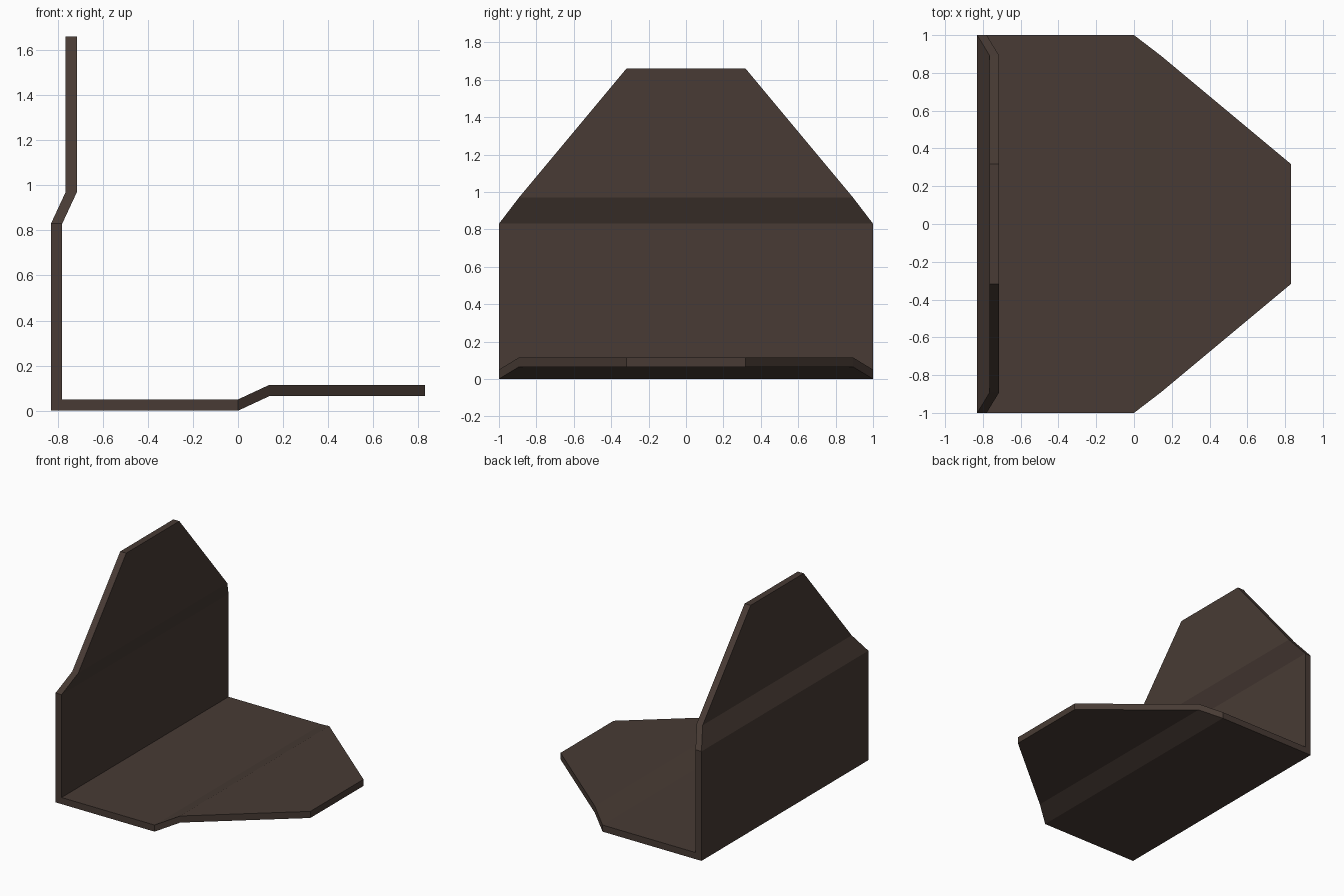
import bpy, bmesh

if "Cube" in bpy.data.objects:
    bpy.data.objects.remove(bpy.data.objects["Cube"])

# One flat dark brown finish
brown = bpy.data.materials.new("dark brown")
brown.diffuse_color = (0.065, 0.044, 0.035, 1)
brown.use_nodes = True
brown.node_tree.nodes["Principled BSDF"].inputs["Base Color"].default_value = brown.diffuse_color

T = 0.05  # plate thickness
# Stations along one flange: distance from the corner, offset of the plate, half width
flange = [(0.83, 0.0, 1.0), (0.97, 0.065, 0.893), (1.66, 0.065, 0.318)]


def base(d, h):
    return (-0.83 + d, h)


def upright(d, h):
    return (-0.83 + h, d)


# Cross-section stations: down the upright, round the corner, out along the base
stations = [(upright(d, h), upright(d, h + T), w) for d, h, w in reversed(flange)]
stations.append((base(0, 0), base(T, T), 1.0))
stations += [(base(d, h), base(d, h + T), w) for d, h, w in flange]

# Joggled corner bracket, lofted through the stations
bm = bmesh.new()
rings = []
for (ox, oz), (ix, iz), w in stations:
    pts = [(ox, -w, oz), (ox, w, oz), (ix, w, iz), (ix, -w, iz)]
    rings.append([bm.verts.new(p) for p in pts])
for a, b in zip(rings, rings[1:]):
    for i in range(4):
        j = (i + 1) % 4
        bm.faces.new((a[i], a[j], b[j], b[i]))
bm.faces.new(rings[0])
bm.faces.new(rings[-1])
bmesh.ops.recalc_face_normals(bm, faces=bm.faces)

mesh = bpy.data.meshes.new("corner_bracket")
bm.to_mesh(mesh)
bm.free()
mesh.materials.append(brown)
bpy.context.collection.objects.link(bpy.data.objects.new("corner_bracket", mesh))
